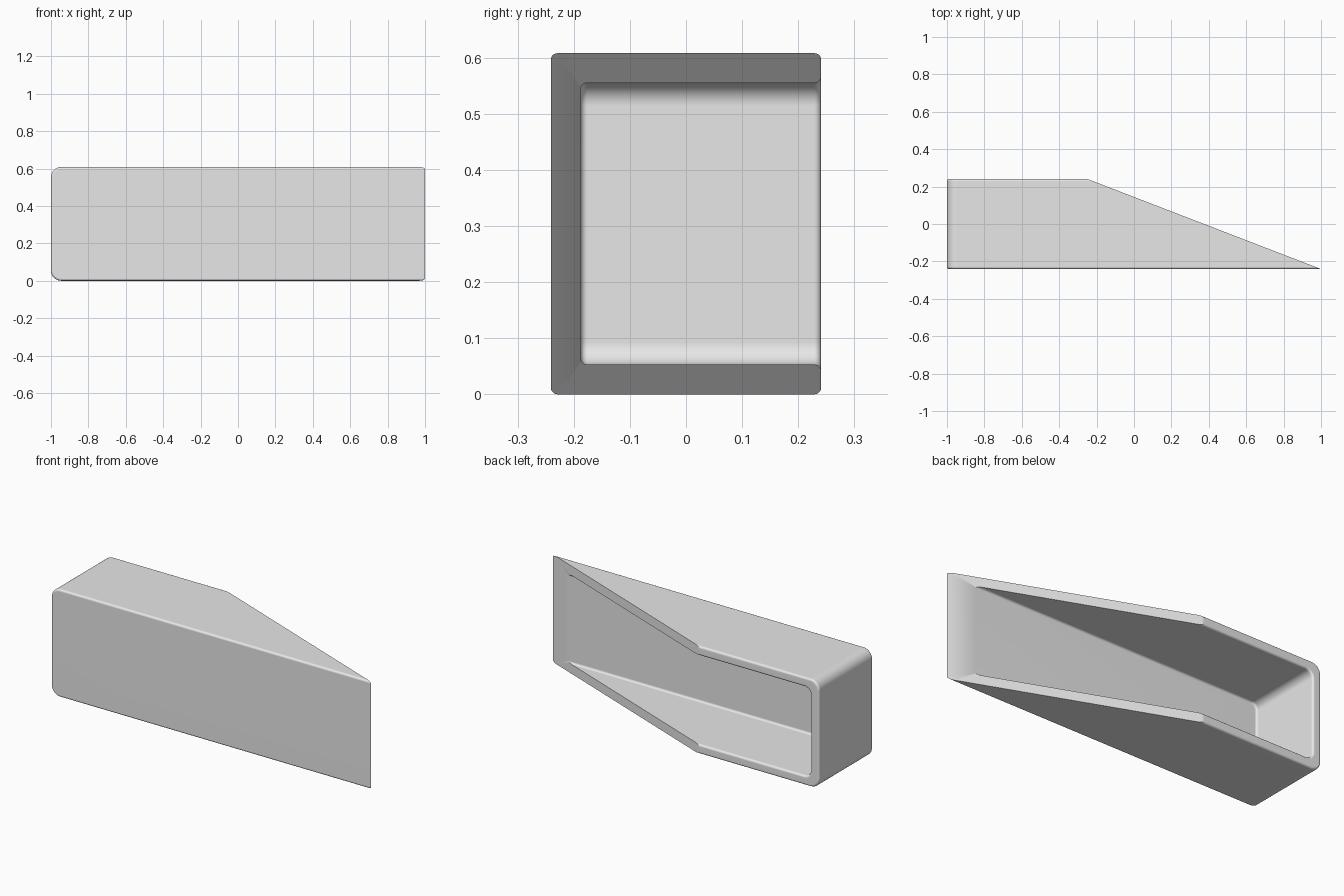
import bpy, bmesh
from math import sin, cos, pi, radians
from mathutils import Vector

cube = bpy.data.objects.get("Cube")
if cube:
    bpy.data.objects.remove(cube, do_unlink=True)

HEIGHT, DEPTH = 0.608, 0.241      # full height, half depth
WALL, FILLET = 0.053, 0.012
OUTER_R, INNER_R = 0.055, 0.04
FAR_X = 1.4                       # blank runs past the tip before the slice

grey = bpy.data.materials.new("plain_grey")
grey.use_nodes = True
grey.diffuse_color = (0.8, 0.8, 0.8, 1)
grey.node_tree.nodes["Principled BSDF"].inputs["Base Color"].default_value = (0.8, 0.8, 0.8, 1)


def ring(bm, y, inset, radius, steps=8):
    """Rounded rectangle in the XZ plane."""
    x0, x1 = -1 + inset, FAR_X - inset
    z0, z1 = inset, HEIGHT - inset
    corners = [(x1 - radius, z1 - radius), (x0 + radius, z1 - radius),
               (x0 + radius, z0 + radius), (x1 - radius, z0 + radius)]
    verts = []
    for i, (cx, cz) in enumerate(corners):
        for s in range(steps + 1):
            a = (i + s / steps) * pi / 2
            verts.append(bm.verts.new((cx + radius * cos(a), y, cz + radius * sin(a))))
    return verts


def fillet(y, inset, start, steps=5):
    """Quarter-circle of (y, inset) pairs around a centre."""
    return [(y + FILLET * sin(a), inset - FILLET * cos(a))
            for a in (radians(start + 90 * s / steps) for s in range(steps + 1))]


# Section path: front edge, back rim, then down into the cavity
outer = fillet(-DEPTH + FILLET, FILLET, -90)
outer += fillet(DEPTH - FILLET, FILLET, 0)
inner = fillet(DEPTH - FILLET, WALL - FILLET, 90)
floor_y = -DEPTH + WALL
inner += [(2 * (floor_y + FILLET) - y, inset)
          for y, inset in fillet(floor_y + FILLET, WALL + FILLET, 0)]

bm = bmesh.new()
rings = [ring(bm, y, i, OUTER_R - i) for y, i in outer]
rings += [ring(bm, y, i, INNER_R + WALL - i) for y, i in inner]
for a, b in zip(rings, rings[1:]):
    n = len(a)
    for k in range(n):
        bm.faces.new((a[k], a[(k + 1) % n], b[(k + 1) % n], b[k]))
bm.faces.new(rings[0])
bm.faces.new(rings[-1])
bmesh.ops.recalc_face_normals(bm, faces=bm.faces[:])

# Slanted slice from the back rim to the front tip
tip, kink = Vector((1, -DEPTH, 0)), Vector((-0.25, DEPTH, 0))
along = tip - kink
cut = bmesh.ops.bisect_plane(bm, geom=bm.verts[:] + bm.edges[:] + bm.faces[:],
                             dist=1e-6, plane_co=tip,
                             plane_no=(-along.y, along.x, 0), clear_outer=True)
edges = [e for e in bm.edges if e.is_boundary]
bmesh.ops.triangle_fill(bm, edges=edges, use_beauty=True,
                        normal=Vector((-along.y, along.x, 0)).normalized())
bmesh.ops.recalc_face_normals(bm, faces=bm.faces[:])

mesh = bpy.data.meshes.new("open_bin")
bm.to_mesh(mesh)
bm.free()
mesh.materials.append(grey)
bin_body = bpy.data.objects.new("open_bin", mesh)
bpy.context.collection.objects.link(bin_body)

# Smooth fillets, flat panels
bpy.ops.object.select_all(action='DESELECT')
bin_body.select_set(True)
bpy.context.view_layer.objects.active = bin_body
bpy.ops.object.shade_smooth_by_angle(angle=radians(30))
weighted = bin_body.modifiers.new("flat_panels", 'WEIGHTED_NORMAL')
weighted.keep_sharp = True
